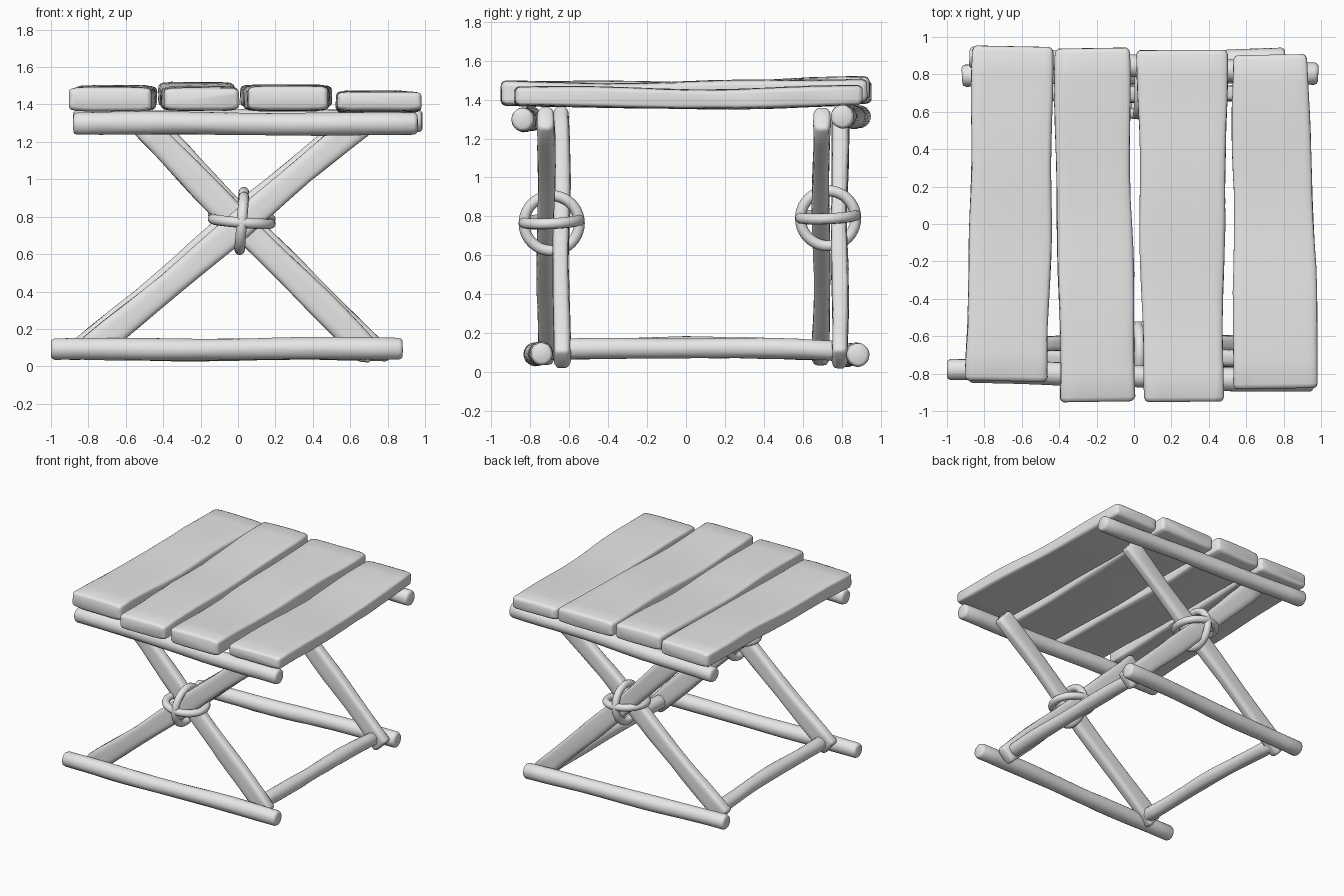
import bpy, bmesh, math, random
from mathutils import Vector

random.seed(4)
cube = bpy.data.objects.get("Cube")
if cube:
    bpy.data.objects.remove(cube, do_unlink=True)

wood = bpy.data.materials.new("plain grey")
wood.use_nodes = True
wood.diffuse_color = (0.8, 0.8, 0.8, 1)
wood.node_tree.nodes["Principled BSDF"].inputs["Base Color"].default_value = (0.8, 0.8, 0.8, 1)


def finish(obj, name, angle=55):
    obj.name = obj.data.name = name
    obj.data.materials.append(wood)
    bpy.ops.object.select_all(action='DESELECT')
    obj.select_set(True)
    bpy.context.view_layer.objects.active = obj
    bpy.ops.object.shade_smooth_by_angle(angle=math.radians(angle))


def timber(name, start, end, width, depth, across, power=2.0, sag=0.0,
           rough=0.004, dome=0.02, sides=24, steps=14):
    """Hand-hewn piece lofted between two points with a superellipse section."""
    start, end, v = Vector(start), Vector(end), Vector(across)
    axis = (end - start).normalized()
    u = v.cross(axis).normalized()
    v = axis.cross(u).normalized()
    length = (end - start).length
    w0, w1 = width if isinstance(width, tuple) else (width, width)
    # Rounded ends: extra rings close to each tip
    tips = [(0, 1 - dome * 1.6 / depth), (0.3 * dome, 1 - dome * 0.6 / depth), (dome, 1)]
    body = [(dome + (length - 2 * dome) * i / steps, 1) for i in range(1, steps)]
    stations = tips + body + [(length - d, s) for d, s in reversed(tips)]
    bm = bmesh.new()
    rings = []
    wobble = [random.uniform(0, math.tau) for _ in range(4)]
    for d, s in stations:
        t = d / length
        centre = start + axis * d - v * sag * math.sin(math.pi * t)
        centre += u * rough * math.sin(7 * t + wobble[0]) + v * rough * math.sin(9 * t + wobble[1])
        w = w0 + (w1 - w0) * t
        inset = (1 - s) * depth / 2
        hw = w / 2 - inset + rough * math.sin(13 * t + wobble[2])
        hd = depth / 2 - inset + rough * 0.6 * math.sin(11 * t + wobble[3])
        ring = []
        for k in range(sides):
            a = math.tau * (k + 0.5) / sides
            c, n = math.cos(a), math.sin(a)
            x = math.copysign(abs(c) ** (2 / power), c) * hw
            y = math.copysign(abs(n) ** (2 / power), n) * hd
            chip = random.uniform(-0.4, 0.4) * rough
            ring.append(bm.verts.new(centre + u * (x + chip) + v * (y + chip)))
        rings.append(ring)
    for r, q in zip(rings, rings[1:]):
        for k in range(sides):
            j = (k + 1) % sides
            bm.faces.new((r[k], r[j], q[j], q[k]))
    bm.faces.new(rings[0])
    bm.faces.new(rings[-1])
    bmesh.ops.recalc_face_normals(bm, faces=bm.faces)
    mesh = bpy.data.meshes.new(name)
    bm.to_mesh(mesh)
    bm.free()
    obj = bpy.data.objects.new(name, mesh)
    bpy.context.collection.objects.link(obj)
    finish(obj, name)
    return obj


UP, BACK = (0, 0, 1), (0, 1, 0)

# Seat planks: front and back centres, end widths, thickness
planks = [
    ((-0.68, -0.84, 1.425), (-0.645, 0.95, 1.44), (0.44, 0.43), 0.125, 0.0),
    ((-0.195, -0.95, 1.43), (-0.225, 0.94, 1.455), (0.40, 0.40), 0.125, 0.01),
    ((0.265, -0.95, 1.43), (0.255, 0.93, 1.45), (0.42, 0.485), 0.125, 0.01),
    ((0.76, -0.88, 1.42), (0.73, 0.905, 1.42), (0.46, 0.40), 0.105, 0.015),
]
for i, (a, b, w, d, sag) in enumerate(planks):
    timber(f"seat_plank_{i + 1}", a, b, w, d, UP, power=7, sag=sag, sides=40, dome=0.025)

# Round rails under the seat and on the ground
rails = {
    "upper_front_rail": ((-0.88, -0.79, 1.30), (0.96, -0.84, 1.295), 0.122),
    "upper_back_rail": ((-0.88, 0.89, 1.31), (0.985, 0.80, 1.315), 0.118),
    "lower_front_rail": ((-1.0, -0.78, 0.09), (0.88, -0.74, 0.095), 0.118),
    "lower_back_rail": ((-0.92, 0.79, 0.09), (0.81, 0.885, 0.09), 0.118),
}
for name, (a, b, d) in rails.items():
    timber(name, a, b, d, d, UP, rough=0.003)

# Crossed legs, each end frame with one rising and one falling leg
for end, rise_y, fall_y, rise_dx, fall_dx in (("front", -0.72, -0.64, 0, 0),
                                              ("back", 0.695, 0.79, -0.04, 0.03)):
    timber(f"{end}_rising_leg", (-0.79 + rise_dx, rise_y, 0.085), (0.67 + rise_dx, rise_y, 1.31),
           0.145, 0.088, BACK, power=3.6)
    timber(f"{end}_falling_leg", (0.71 + fall_dx, fall_y, 0.06), (-0.54 + fall_dx, fall_y, 1.32),
           0.145, 0.085, BACK, power=3.6)

# Stretchers joining the feet of the two end frames
timber("left_stretcher", (0.65, -0.66, 0.115), (0.67, 0.79, 0.11), 0.105, 0.105, UP, sag=-0.012, rough=0.003)
timber("right_stretcher", (-0.72, -0.72, 0.115), (-0.75, 0.70, 0.115), 0.105, 0.105, UP, sag=-0.012, rough=0.003)

# Rope loops lashing each crossing
for end, y, z in (("front", -0.69, 0.765), ("back", 0.73, 0.79)):
    for kind, turn, dz in (("flat", (0.05, 0.08, 0), 0.01), ("upright", (0, math.pi / 2 + 0.08, 0), 0)):
        bpy.ops.mesh.primitive_torus_add(location=(0.02, y, z + dz), rotation=turn,
                                         major_radius=0.142, minor_radius=0.028,
                                         major_segments=40, minor_segments=12)
        loop = bpy.context.object
        if kind == "flat":
            loop.scale.x = 1.07
        finish(loop, f"{end}_{kind}_rope")
